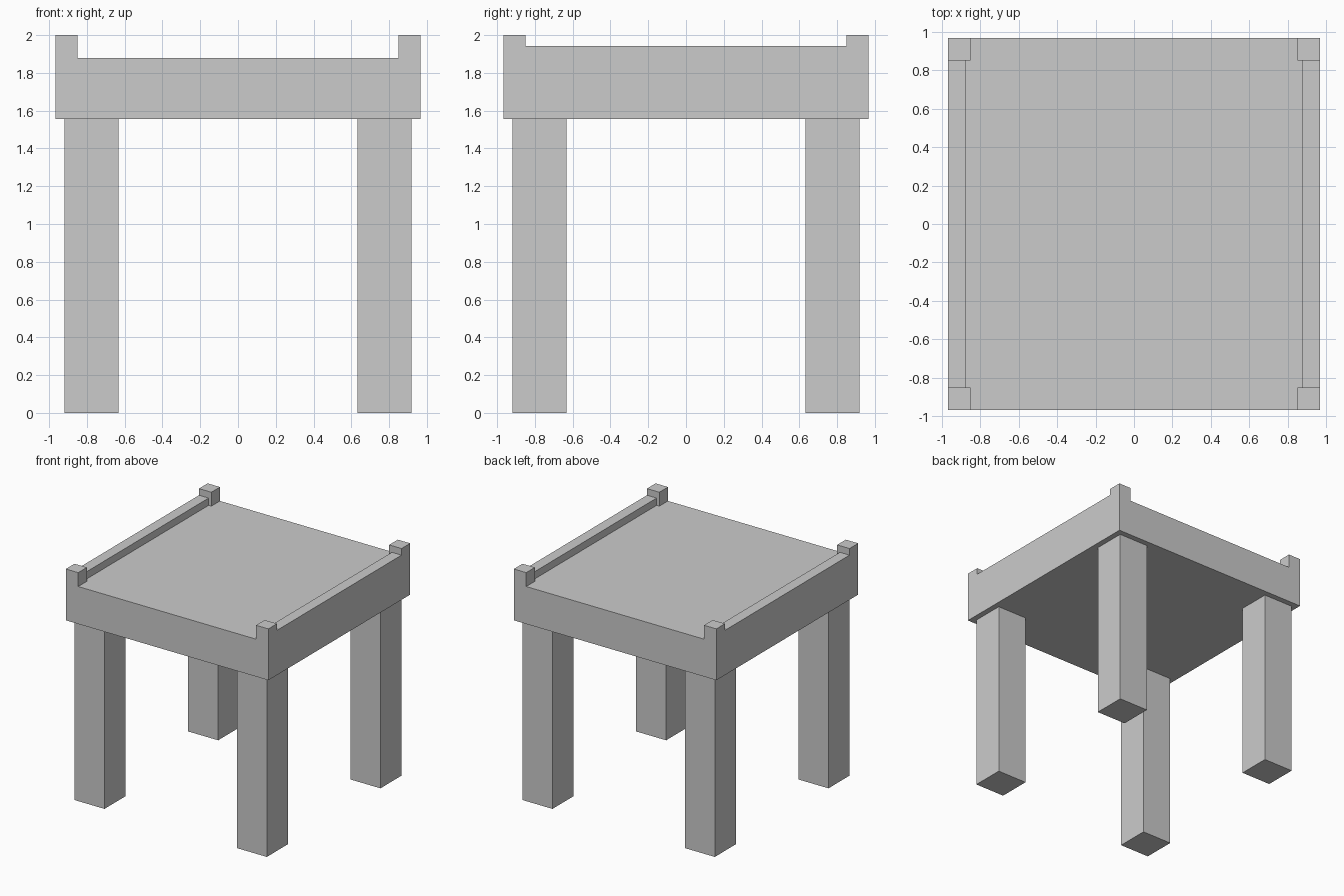
import bpy

if "Cube" in bpy.data.objects:
    bpy.data.objects.remove(bpy.data.objects["Cube"])

HALF = 0.967          # half width of the top
POST = 0.849          # inner edge of corner posts
RAIL = 0.875          # inner edge of side rails
LEG_IN, LEG_OUT = 0.632, 0.918
Z_UNDER, Z_TOP, Z_RAIL, Z_POST = 1.557, 1.88, 1.943, 2.0


def box(name, x, y, z):
    """Axis-aligned box from (min, max) ranges."""
    ranges = [sorted(r) for r in (x, y, z)]
    centre = [(a + b) / 2 for a, b in ranges]
    bpy.ops.mesh.primitive_cube_add(size=1, location=centre)
    ob = bpy.context.object
    ob.name = name
    ob.scale = [b - a for a, b in ranges]
    bpy.ops.object.transform_apply(location=False, rotation=False, scale=True)
    return ob


# Thick table top
box("table_top", (-HALF, HALF), (-HALF, HALF), (Z_UNDER, Z_TOP))

for sx, side in ((-1, "left"), (1, "right")):
    # Low rail along each side, between the corner posts
    box(f"{side}_rail", (sx * RAIL, sx * HALF), (-POST, POST), (Z_TOP, Z_RAIL))
    for sy, end in ((-1, "front"), (1, "back")):
        # Square leg and small corner post
        box(f"{end}_{side}_leg", (sx * LEG_IN, sx * LEG_OUT),
            (sy * LEG_IN, sy * LEG_OUT), (0, Z_UNDER))
        box(f"{end}_{side}_post", (sx * POST, sx * HALF),
            (sy * POST, sy * HALF), (Z_TOP, Z_POST))
